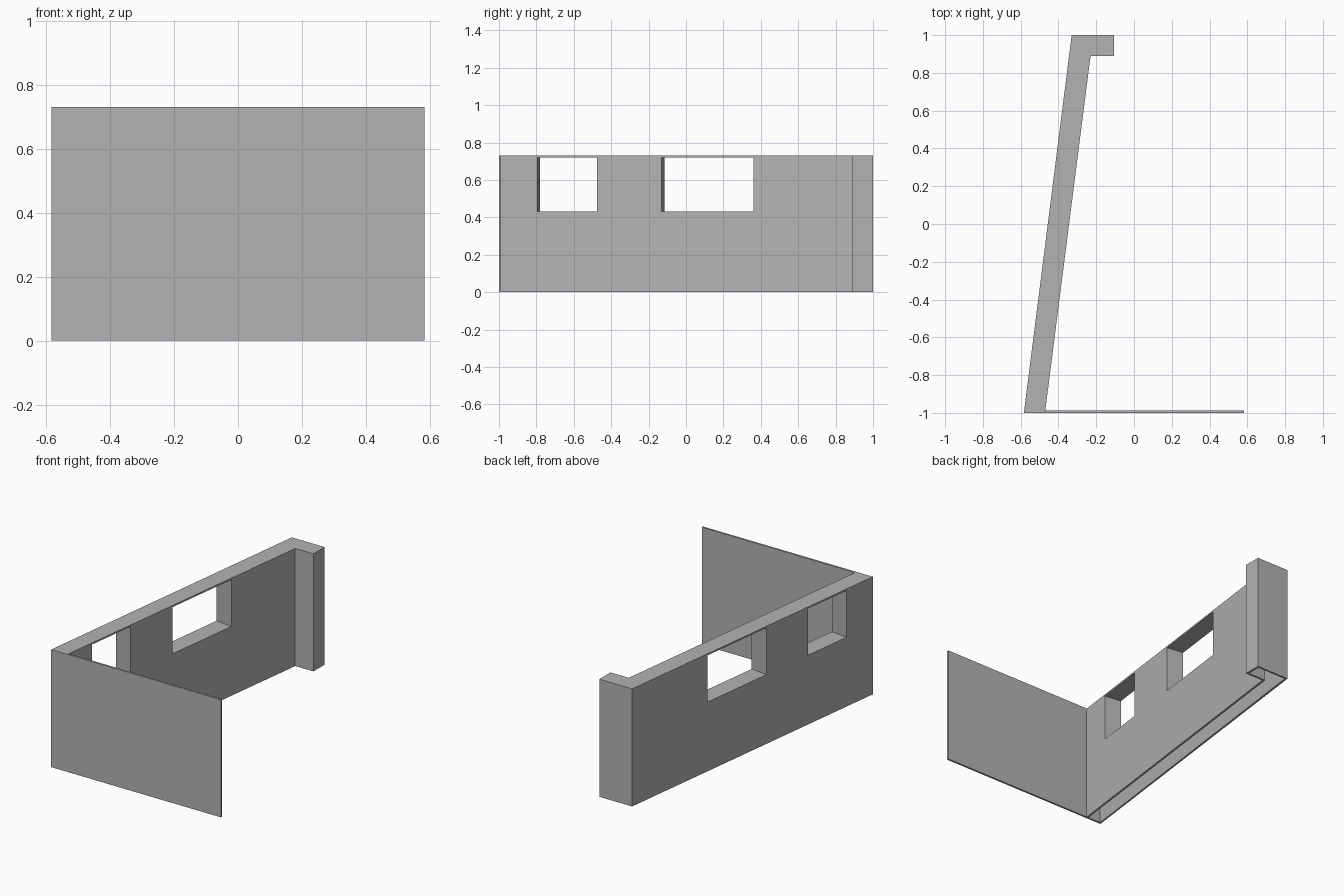
import bpy, bmesh, math
from mathutils import Matrix, Vector

cube = bpy.data.objects.get("Cube")
if cube:
    bpy.data.objects.remove(cube, do_unlink=True)

HEIGHT = 0.73
SHELL = 0.012

grey = bpy.data.materials.new("plain grey")
grey.use_nodes = True
colour = (0.45, 0.45, 0.45, 1)
grey.diffuse_color = colour
grey.node_tree.nodes["Principled BSDF"].inputs["Base Color"].default_value = colour


def prism(name, outline, bottom, top):
    """Extrude a plan outline upwards."""
    bm = bmesh.new()
    face = bm.faces.new([bm.verts.new((x, y, bottom)) for x, y in outline])
    extruded = bmesh.ops.extrude_face_region(bm, geom=[face])
    verts = [v for v in extruded["geom"] if isinstance(v, bmesh.types.BMVert)]
    bmesh.ops.translate(bm, verts=verts, vec=(0, 0, top - bottom))
    bmesh.ops.recalc_face_normals(bm, faces=bm.faces)
    mesh = bpy.data.meshes.new(name)
    bm.to_mesh(mesh)
    bm.free()
    mesh.materials.append(grey)
    obj = bpy.data.objects.new(name, mesh)
    bpy.context.collection.objects.link(obj)
    return obj


def cut(target, cutter):
    mod = target.modifiers.new(cutter.name, "BOOLEAN")
    mod.operation = "DIFFERENCE"
    mod.solver = "EXACT"
    mod.object = cutter
    cutter.hide_render = True
    cutter.hide_set(True)


# Slanted wall with a short return at the back
inner_start, inner_end = Vector((-0.47, -0.99)), Vector((-0.23, 0.89))
wall = prism("side_wall", [(-0.583, -1), (-0.469, -1), inner_start, inner_end,
                           (-0.105, 0.89), (-0.105, 1), (-0.33, 1)], 0, HEIGHT)

# Hollow core, open underneath
s = SHELL
core = prism("wall_core_cutter", [(-0.583 + s, -1 + s), (-0.47 - s, -1 + s),
                                  (-0.23 - s, 0.89 + s), (-0.105 - s, 0.89 + s),
                                  (-0.105 - s, 1 - s), (-0.33 + s, 1 - s)],
             -0.1, HEIGHT - 0.01)

# Window openings, square to the wall
along = (inner_end - inner_start).normalized()
across = Vector((along.y, -along.x))


def opening(name, y0, y1, grow, top):
    def at(y):
        return inner_start + along * ((y - inner_start.y) / along.y)
    a, b = at(y0) - along * grow, at(y1) + along * grow
    reach = across * 0.2
    return prism(name, [a - reach, b - reach, b + reach, a + reach],
                 0.43 - grow, top)


for label, y0, y1 in (("small", -0.795, -0.475), ("large", -0.13, 0.36)):
    cut(core, opening(label + "_window_lining_cutter", y0, y1, 0.01, HEIGHT + 0.1))
    cut(wall, opening(label + "_window_cutter", y0, y1, 0, 0.72))
cut(wall, core)

# Thin front panel
prism("front_panel", [(-0.469, -1), (0.583, -1), (0.583, -0.988), (-0.469, -0.988)],
      0, HEIGHT)

# Apply the cuts and drop the cutters
bpy.context.view_layer.update()
depsgraph = bpy.context.evaluated_depsgraph_get()
finished = bpy.data.meshes.new_from_object(wall.evaluated_get(depsgraph))
wall.modifiers.clear()
wall.data = finished
for obj in list(bpy.data.objects):
    if obj.name.endswith("_cutter"):
        bpy.data.objects.remove(obj, do_unlink=True)
